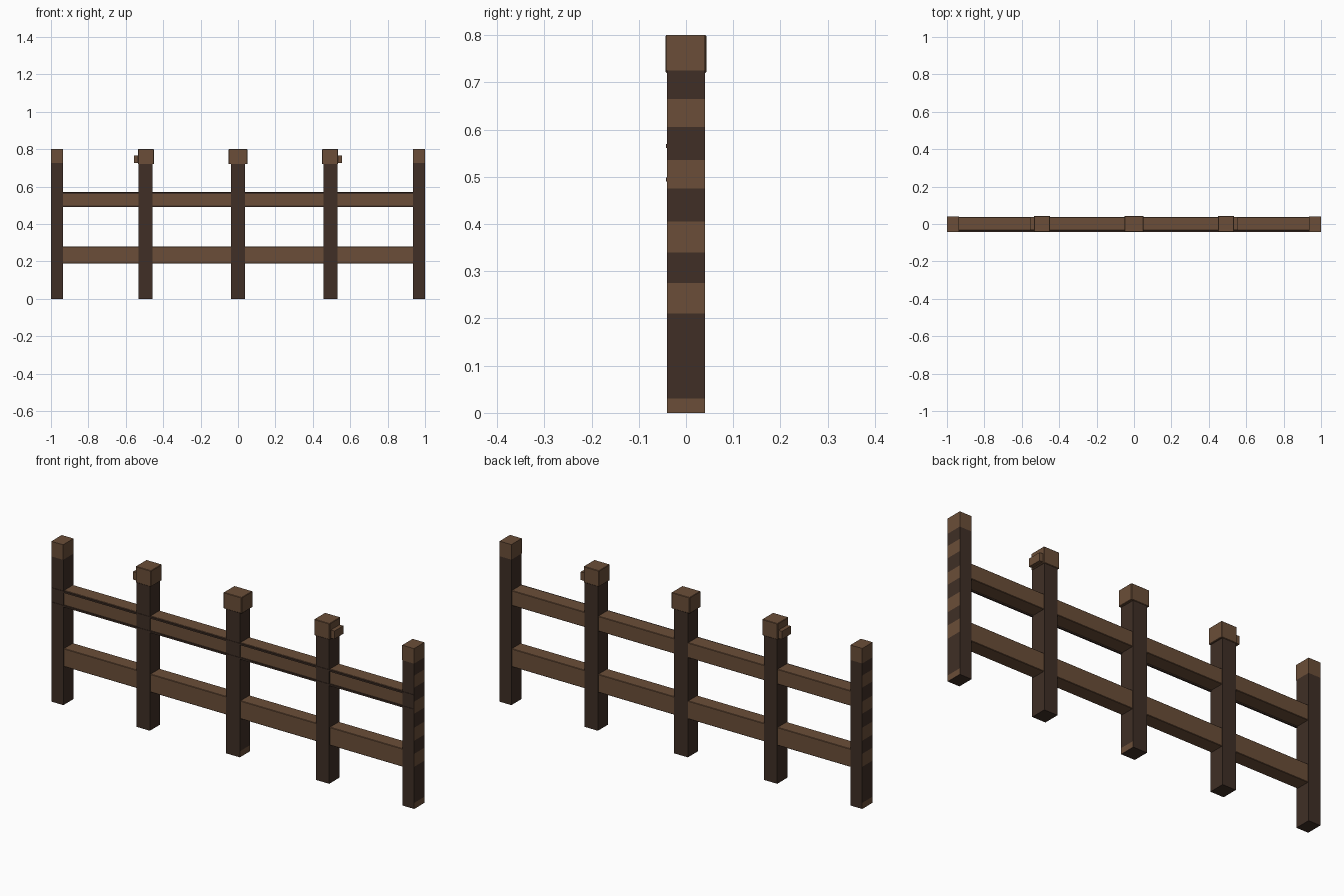
import bpy, bmesh

cube = bpy.data.objects.get("Cube")
if cube:
    bpy.data.objects.remove(cube, do_unlink=True)


def material(name, color):
    m = bpy.data.materials.new(name)
    m.use_nodes = True
    m.diffuse_color = color
    m.node_tree.nodes["Principled BSDF"].inputs["Base Color"].default_value = color
    return m


light = material("light_wood", (0.145, 0.076, 0.040, 1))
dark = material("dark_wood", (0.050, 0.028, 0.019, 1))


def box(name, xs, ys, zs, mats, cuts=(), rule=None, bevel=0.0):
    """Box between limits, sliced at heights and coloured by a face rule."""
    bm = bmesh.new()
    bmesh.ops.create_cube(bm, size=1)
    for v in bm.verts:
        for axis, (lo, hi) in enumerate((xs, ys, zs)):
            v.co[axis] = hi if v.co[axis] > 0 else lo
    if bevel:
        bmesh.ops.bevel(bm, geom=bm.edges[:], offset=bevel, segments=1, affect='EDGES')
    for z in cuts:
        bmesh.ops.bisect_plane(bm, geom=bm.verts[:] + bm.edges[:] + bm.faces[:],
                               plane_co=(0, 0, z), plane_no=(0, 0, 1))
    bm.normal_update()
    if rule:
        for f in bm.faces:
            f.material_index = rule(f)
    mesh = bpy.data.meshes.new(name)
    bm.to_mesh(mesh)
    bm.free()
    for m in mats:
        mesh.materials.append(m)
    ob = bpy.data.objects.new(name, mesh)
    bpy.context.collection.objects.link(ob)
    return ob


# Light bands on the outer faces of the end posts
bands = [(0.0, 0.03), (0.21, 0.275), (0.34, 0.405), (0.475, 0.535), (0.605, 0.665)]


def banded(side):
    def rule(f):
        z = f.calc_center_median().z
        return int(f.normal.x * side > 0.9 and any(a < z < b for a, b in bands))
    return rule


def light_foot(f):
    return int(f.normal.x > 0.9 and f.calc_center_median().z < 0.03)


# Posts and their caps
post_depth = (-0.04, 0.04)
cap_depth = (-0.043, 0.043)
for side, label in ((-1, "right"), (1, "left")):
    xs = sorted((side * 0.935, side))
    box(label + "_end_post", xs, post_depth, (0, 0.725), (dark, light),
        [z for band in bands for z in band if z > 0], banded(side))
    box(label + "_end_cap", xs, (-0.042, 0.04), (0.725, 0.8), (light,))

    xs = sorted((side * 0.458, side * 0.531))
    box(label + "_inner_post", xs, post_depth, (0, 0.73), (dark,))
    xs = sorted((side * 0.45, side * 0.535))
    box(label + "_inner_cap", xs, cap_depth, (0.72, 0.8), (light,), bevel=0.002)
    # Small peg on the outer side of the cap
    xs = sorted((side * 0.53, side * 0.555))
    box(label + "_cap_peg", xs, (-0.033, 0.037), (0.725, 0.765), (light,))

box("middle_post", (-0.038, 0.038), post_depth, (0, 0.73), (dark, light),
    [0.03], light_foot)
box("middle_cap", (-0.05, 0.05), cap_depth, (0.72, 0.8), (light,), bevel=0.002)

# Rails running through the posts
box("lower_rail", (-0.96, 0.96), (-0.035, 0.037), (0.19, 0.28), (light,), bevel=0.002)
box("upper_rail", (-0.96, 0.96), (-0.035, 0.037), (0.495, 0.57), (light,), bevel=0.002)

# Thin dark strips along the front of the upper rail
for label, z in (("upper", 0.565), ("lower", 0.494)):
    box(label + "_front_strip", (-0.997, 0.997), (-0.042, -0.034),
        (z - 0.004, z + 0.004), (dark,))
